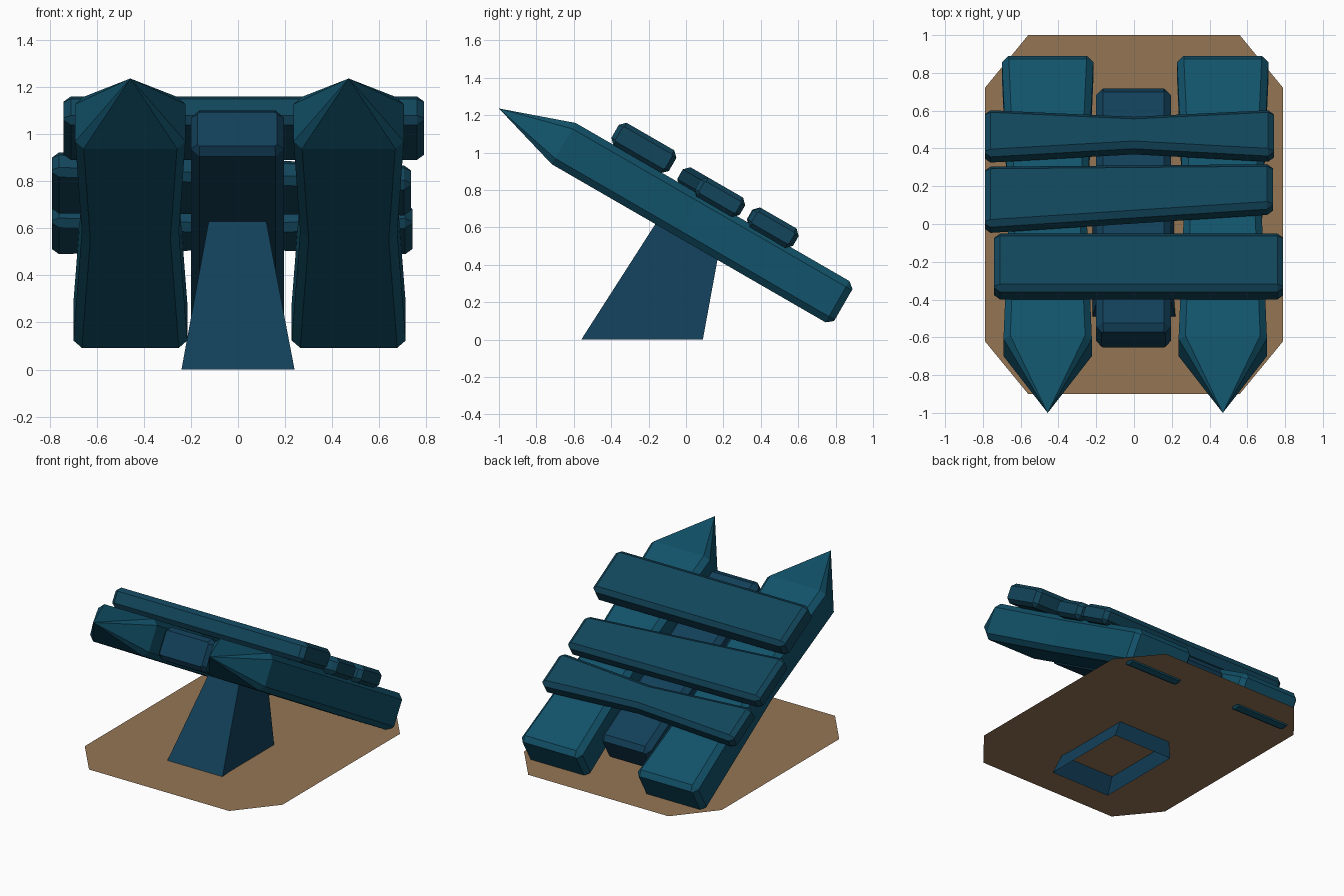
import bpy, bmesh
from math import sin, cos, radians

if "Cube" in bpy.data.objects:
    bpy.data.objects.remove(bpy.data.objects["Cube"])

TILT = radians(30)


def material(name, rgb):
    m = bpy.data.materials.new(name)
    m.diffuse_color = (*rgb, 1)
    m.use_nodes = True
    m.node_tree.nodes["Principled BSDF"].inputs["Base Color"].default_value = m.diffuse_color
    return m


POST = material("post_teal", (0.006, 0.085, 0.145))
PLANK = material("plank_teal", (0.006, 0.06, 0.105))
MIDDLE = material("middle_teal", (0.006, 0.05, 0.10))
BROWN = material("ground_brown", (0.30, 0.18, 0.09))


def tilt(x, v, w):
    """Panel space (across, up the panel, out of the panel) to world."""
    return (x, -cos(TILT) * v + sin(TILT) * w, sin(TILT) * v + cos(TILT) * w)


def finish(name, bm, mat):
    bmesh.ops.recalc_face_normals(bm, faces=bm.faces)
    me = bpy.data.meshes.new(name)
    bm.to_mesh(me)
    bm.free()
    me.materials.append(mat)
    ob = bpy.data.objects.new(name, me)
    bpy.context.collection.objects.link(ob)
    return ob


def section(a0, a1, w0, w1, c):
    """Rectangle with cut corners."""
    return [(a0 + c, w0), (a1 - c, w0), (a1, w0 + c), (a1, w1 - c),
            (a1 - c, w1), (a0 + c, w1), (a0, w1 - c), (a0, w0 + c)]


def bar(name, stations, w0, w1, c, mat, along_x=False, tip=None):
    """Chamfered beam through stations (t, a0, a1); optional point at the end."""
    def inset(t, a0, a1):
        k = c * 0.8
        return t, section(a0 + k, a1 - k, w0 + k, w1 - k, c * 0.25)

    rings = [(t, section(a0, a1, w0, w1, c)) for t, a0, a1 in stations]
    t, a0, a1 = stations[0]
    rings.insert(0, inset(t - c, a0, a1))
    if not tip:
        t, a0, a1 = stations[-1]
        rings.append(inset(t + c, a0, a1))

    bm = bmesh.new()
    loops = [[bm.verts.new(tilt(t, a, w) if along_x else tilt(a, t, w))
              for a, w in pts] for t, pts in rings]
    for r, s in zip(loops, loops[1:]):
        for i in range(8):
            j = (i + 1) % 8
            bm.faces.new((r[i], r[j], s[j], s[i]))
    bm.faces.new(loops[0])
    if tip:
        apex = bm.verts.new(tilt(*tip))
        for i in range(8):
            bm.faces.new((loops[-1][i], loops[-1][(i + 1) % 8], apex))
    else:
        bm.faces.new(loops[-1])
    return finish(name, bm, mat)


# Pointed outer posts with a slight waist
for side, cx in (("left", -0.457), ("right", 0.47)):
    h = 0.242
    bar(side + "_post",
        [(-0.60, cx - h, cx + h), (0.32, cx - 0.206, cx + 0.206),
         (1.09, cx - 0.234, cx + 0.234)],
        0.453, 0.708, 0.036, POST, tip=(cx, 1.484, 0.57))

# Short blunt middle post
bar("middle_post", [(-0.41, -0.2, 0.195), (1.005, -0.2, 0.195)],
    0.465, 0.69, 0.036, MIDDLE)

# Three cross planks, each cut a little differently
bar("upper_plank", [(-0.71, 0.53, 0.885), (0.76, 0.53, 0.885)],
    0.705, 0.845, 0.03, PLANK, along_x=True)
bar("middle_plank", [(-0.76, 0.10, 0.47), (0.705, 0.085, 0.36)],
    0.69, 0.81, 0.03, PLANK, along_x=True)
bar("lower_plank", [(-0.76, -0.245, 0.04), (0.0, -0.205, -0.01), (0.71, -0.245, 0.035)],
    0.69, 0.81, 0.03, PLANK, along_x=True)

# Tapered stand, open underneath
bm = bmesh.new()
base = [bm.verts.new(p) for p in
        ((-0.24, -0.56, 0), (0.24, -0.56, 0), (0.24, 0.09, 0), (-0.24, 0.09, 0))]
top = [bm.verts.new(p) for p in
       ((-0.12, -0.14, 0.655), (0.115, -0.14, 0.655), (0.115, 0.178, 0.48), (-0.12, 0.178, 0.48))]
for i in range(4):
    j = (i + 1) % 4
    bm.faces.new((base[i], base[j], top[j], top[i]))
bm.faces.new(top)
finish("stand", bm, MIDDLE)

# Flat ground patch with cut corners
bm = bmesh.new()
outline = [(0.56, -0.90), (0.79, -0.62), (0.79, 0.72), (0.56, 1.0)]
outline += [(-x, y) for x, y in reversed(outline)]
f = bm.faces.new([bm.verts.new((x, y, 0.108)) for x, y in outline])
finish("ground_patch", bm, BROWN)
